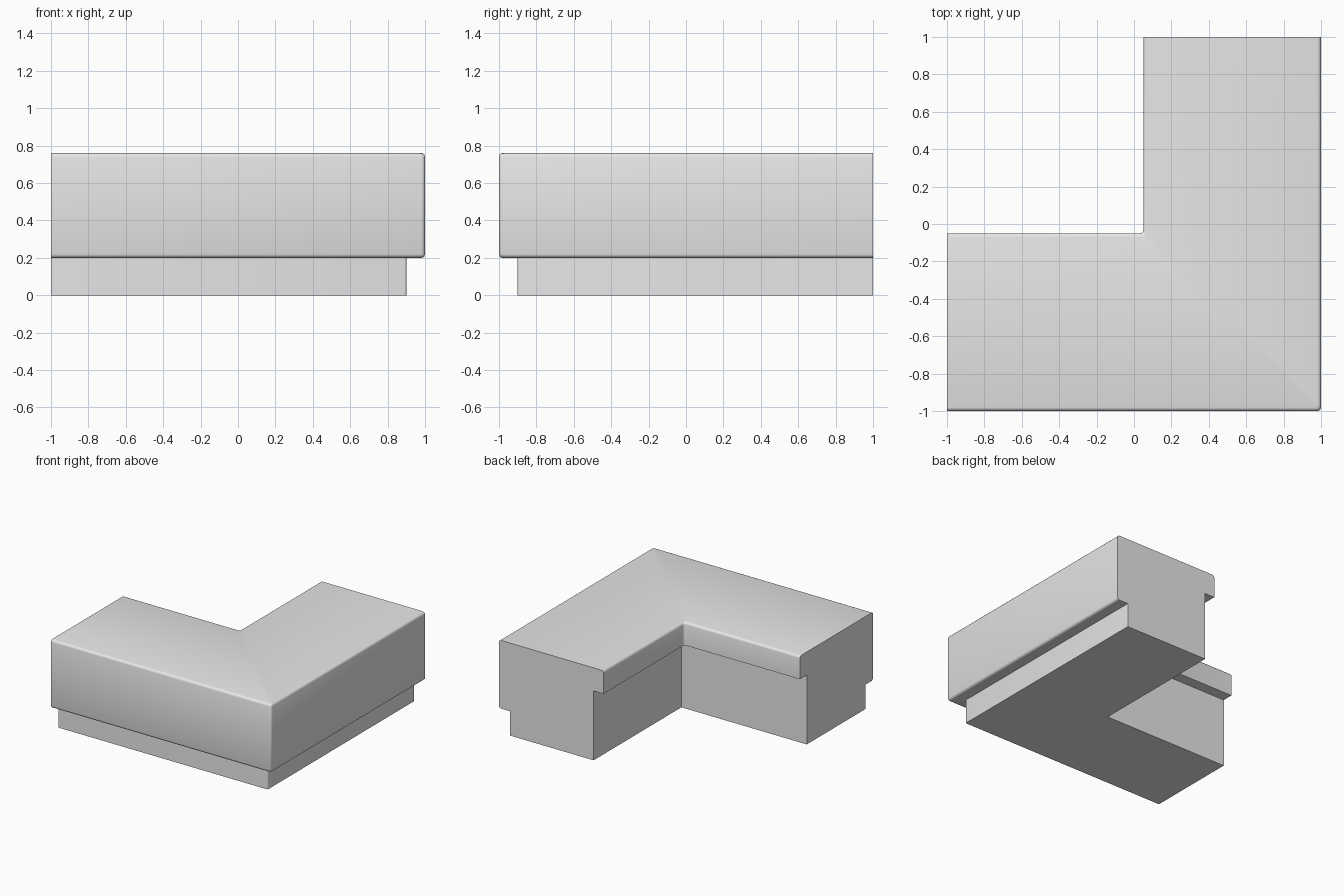
import bpy, bmesh, math
from mathutils import Vector

cube = bpy.data.objects.get("Cube")
if cube:
    bpy.data.objects.remove(cube, do_unlink=True)

SEGMENTS = 3


def round_corner(corner, to_prev, to_next, radius):
    """Points of a quarter arc that softens a right-angled corner."""
    centre = corner + radius * (to_prev + to_next)
    angles = [math.pi / 2 * i / SEGMENTS for i in range(SEGMENTS + 1)]
    return [centre - radius * (to_next * math.cos(a) + to_prev * math.sin(a))
            for a in angles]


# Cross-section: distance in from outer side, height, edge radius, plan radius
section = [
    (0.10, 0.00, 0.00, 0.01), (0.10, 0.20, 0.00, 0.01),
    (0.00, 0.20, 0.02, 0.02), (0.00, 0.76, 0.02, 0.02),
    (0.95, 0.76, 0.02, 0.02), (0.95, 0.57, 0.00, 0.02),
    (0.86, 0.57, 0.00, 0.00), (0.86, 0.00, 0.00, 0.00),
]
profile = []
for i, (u, z, edge, plan) in enumerate(section):
    here = Vector((u, z))
    before = (Vector(section[i - 1][:2]) - here).normalized()
    after = (Vector(section[(i + 1) % len(section)][:2]) - here).normalized()
    points = round_corner(here, before, after, edge) if edge else [here]
    profile += [(p.x, p.y, plan) for p in points]

# Sweep the cross-section around the L-shaped corner
bm = bmesh.new()
rows = []
for u, z, plan in profile:
    corner = Vector((1 - u, u - 1))
    path = [Vector((-1, u - 1))]
    path += round_corner(corner, Vector((-1, 0)), Vector((0, 1)), plan)
    path += [Vector((1 - u, 1))]
    rows.append([bm.verts.new((p.x, p.y, z)) for p in path])

for i, row in enumerate(rows):
    following = rows[(i + 1) % len(rows)]
    for j in range(len(row) - 1):
        bm.faces.new((row[j], row[j + 1], following[j + 1], following[j]))

# Flat ends of the two arms
for end in (0, -1):
    bm.faces.new([row[end] for row in rows])

bmesh.ops.remove_doubles(bm, verts=bm.verts, dist=0.0001)
bmesh.ops.recalc_face_normals(bm, faces=bm.faces)
mesh = bpy.data.meshes.new("corner_counter")
bm.to_mesh(mesh)
bm.free()

# Plain grey finish
grey = bpy.data.materials.new("light_grey")
grey.use_nodes = True
colour = (0.8, 0.8, 0.8, 1)
grey.diffuse_color = colour
grey.node_tree.nodes["Principled BSDF"].inputs["Base Color"].default_value = colour
mesh.materials.append(grey)

counter = bpy.data.objects.new("corner_counter", mesh)
bpy.context.collection.objects.link(counter)
bpy.ops.object.select_all(action="DESELECT")
counter.select_set(True)
bpy.context.view_layer.objects.active = counter
bpy.ops.object.shade_smooth_by_angle(angle=math.radians(35))
